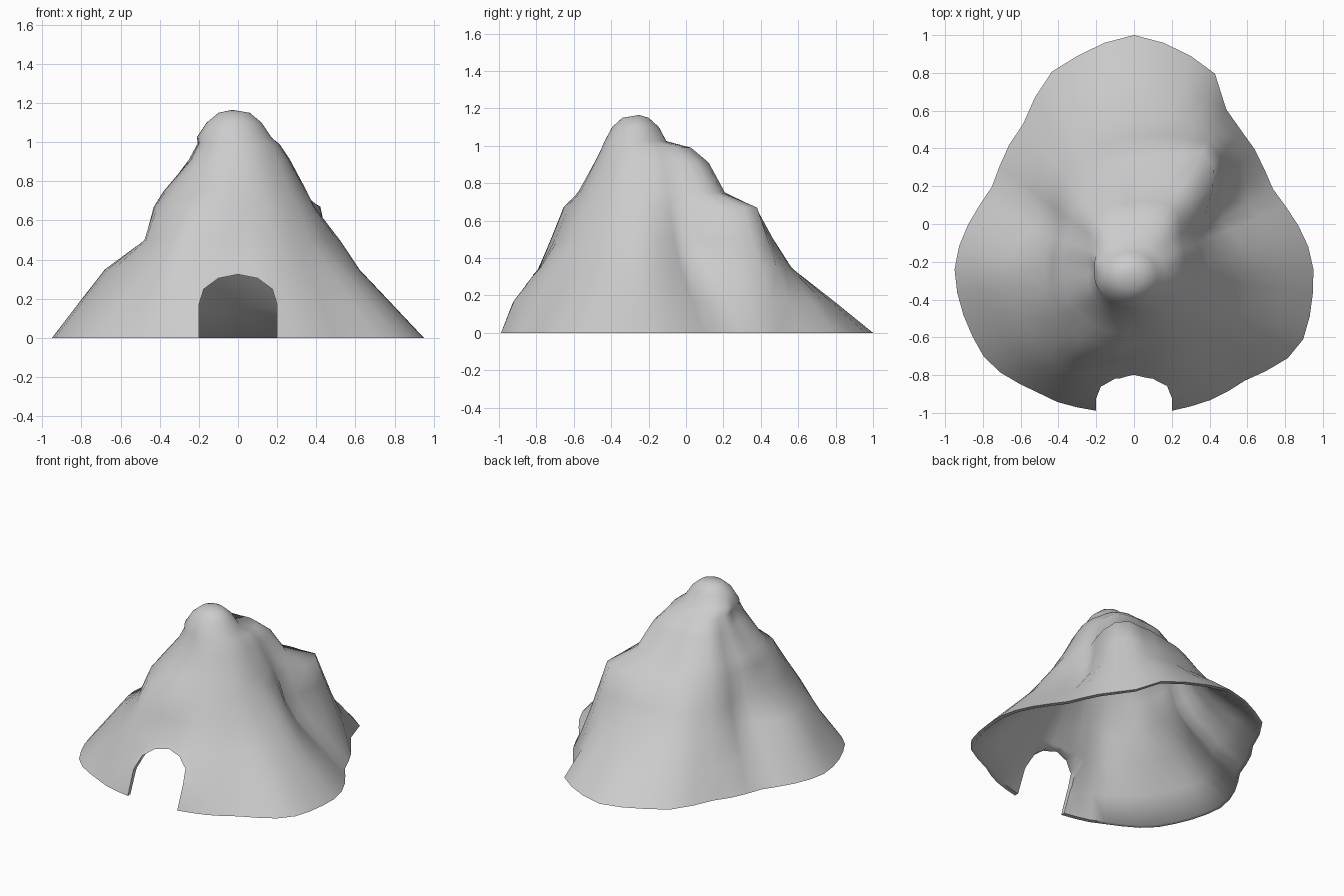
import bpy, bmesh
from math import radians, cos, sin, pi

if "Cube" in bpy.data.objects:
    bpy.data.objects.remove(bpy.data.objects["Cube"])

# Wall radius at each height, one row per compass direction (degrees from +x)
CY = -0.24
LEVELS = [0, .17, .35, .50, .67, .75, .91, .99]
SPOKES = [
    (0,   .95, .79, .62, .52, .39, .35, .26, .21),
    (30,  .85, .70, .53, .45, .40, .37, .29, .23),
    (57,  .94, .90, .84, .79, .73, .50, .39, .28),
    (70, 1.15, 1.0, .83, .74, .65, .47, .38, .28),
    (90, 1.24, 1.03, .80, .70, .58, .44, .35, .26),
    (110, 1.15, .98, .80, .68, .56, .47, .36, .27),
    (130, .95, .83, .69, .60, .52, .46, .35, .27),
    (150, .87, .71, .56, .48, .44, .39, .28, .23),
    (180, .95, .82, .68, .47, .43, .38, .24, .20),
    (210, .92, .78, .64, .52, .45, .38, .26, .22),
    (235, .82, .73, .65, .56, .46, .36, .26, .22),
    (255, .775, .71, .56, .50, .43, .35, .25, .21),
    (270, .75, .70, .535, .47, .40, .33, .25, .21),
    (285, .775, .71, .555, .46, .38, .33, .25, .21),
    (312, .82, .70, .57, .46, .38, .33, .25, .21),
    (336, .97, .80, .62, .48, .39, .34, .26, .21),
]
COLS = 48


def radius(level, deg):
    """Smoothly blend the two spokes either side of an angle."""
    for i, a in enumerate(SPOKES):
        b = SPOKES[(i + 1) % len(SPOKES)]
        end = b[0] if b[0] > a[0] else b[0] + 360
        if a[0] <= deg < end:
            t = (deg - a[0]) / (end - a[0])
            t = 0.5 * t + 0.5 * (1 - cos(pi * t)) / 2
            return a[level + 1] * (1 - t) + b[level + 1] * t


def add_skin(bm, inset, drop):
    """Add one skin of the mountain and return its bottom ring."""
    rings = []
    angles = [360 * k / COLS for k in range(COLS)]
    for i, z in enumerate(LEVELS):
        rings.append([bm.verts.new(((radius(i, d) - inset) * cos(radians(d)),
                                    CY + (radius(i, d) - inset) * sin(radians(d)),
                                    z - (drop if i else 0))) for d in angles])
    # summit rings and cap
    for rx, ry, z in ((.19, .165, 1.025), (.14, .125, 1.10), (.08, .07, 1.15)):
        rings.append([bm.verts.new((-.02 + (rx - inset) * cos(radians(d)),
                                    -.27 + (ry - inset) * sin(radians(d)),
                                    z - drop)) for d in angles])
    for lo, hi in zip(rings, rings[1:]):
        for k in range(COLS):
            n = (k + 1) % COLS
            bm.faces.new((lo[k], lo[n], hi[n], hi[k]))
    tip = bm.verts.new((-.03, -.25, 1.165 - drop))
    for k in range(COLS):
        bm.faces.new((rings[-1][k], rings[-1][(k + 1) % COLS], tip))
    return rings[0]


def make_object(name, bm):
    bmesh.ops.recalc_face_normals(bm, faces=bm.faces)
    mesh = bpy.data.meshes.new(name)
    bm.to_mesh(mesh)
    bm.free()
    obj = bpy.data.objects.new(name, mesh)
    bpy.context.collection.objects.link(obj)
    return obj


# Hollow mountain: outer and inner skins joined by the base rim
bm = bmesh.new()
outer = add_skin(bm, 0, 0)
inner = add_skin(bm, .03, .015)
for k in range(COLS):
    n = (k + 1) % COLS
    bm.faces.new((outer[k], outer[n], inner[n], inner[k]))
mountain = make_object("mountain", bm)

# Arched cave mouth cut through the front wall
half = [(.20, -.1), (.20, .17), (.175, .25), (.10, .305)]
arch = half + [(0, .325)] + [(-x, z) for x, z in reversed(half)]
bm = bmesh.new()
front = bm.faces.new([bm.verts.new((x, -1.3, z)) for x, z in arch])
push = bmesh.ops.extrude_face_region(bm, geom=[front])
bmesh.ops.translate(bm, vec=(0, .95, 0),
                    verts=[g for g in push["geom"] if isinstance(g, bmesh.types.BMVert)])
cutter = make_object("cave_cutter", bm)
cutter.hide_render = True

bpy.context.view_layer.objects.active = mountain
mountain.select_set(True)
cut = mountain.modifiers.new("cave", 'BOOLEAN')
cut.operation = 'DIFFERENCE'
cut.solver = 'EXACT'
cut.object = cutter
bpy.ops.object.modifier_apply(modifier=cut.name)
bpy.data.objects.remove(cutter, do_unlink=True)

bpy.ops.object.shade_smooth_by_angle(angle=radians(60))
